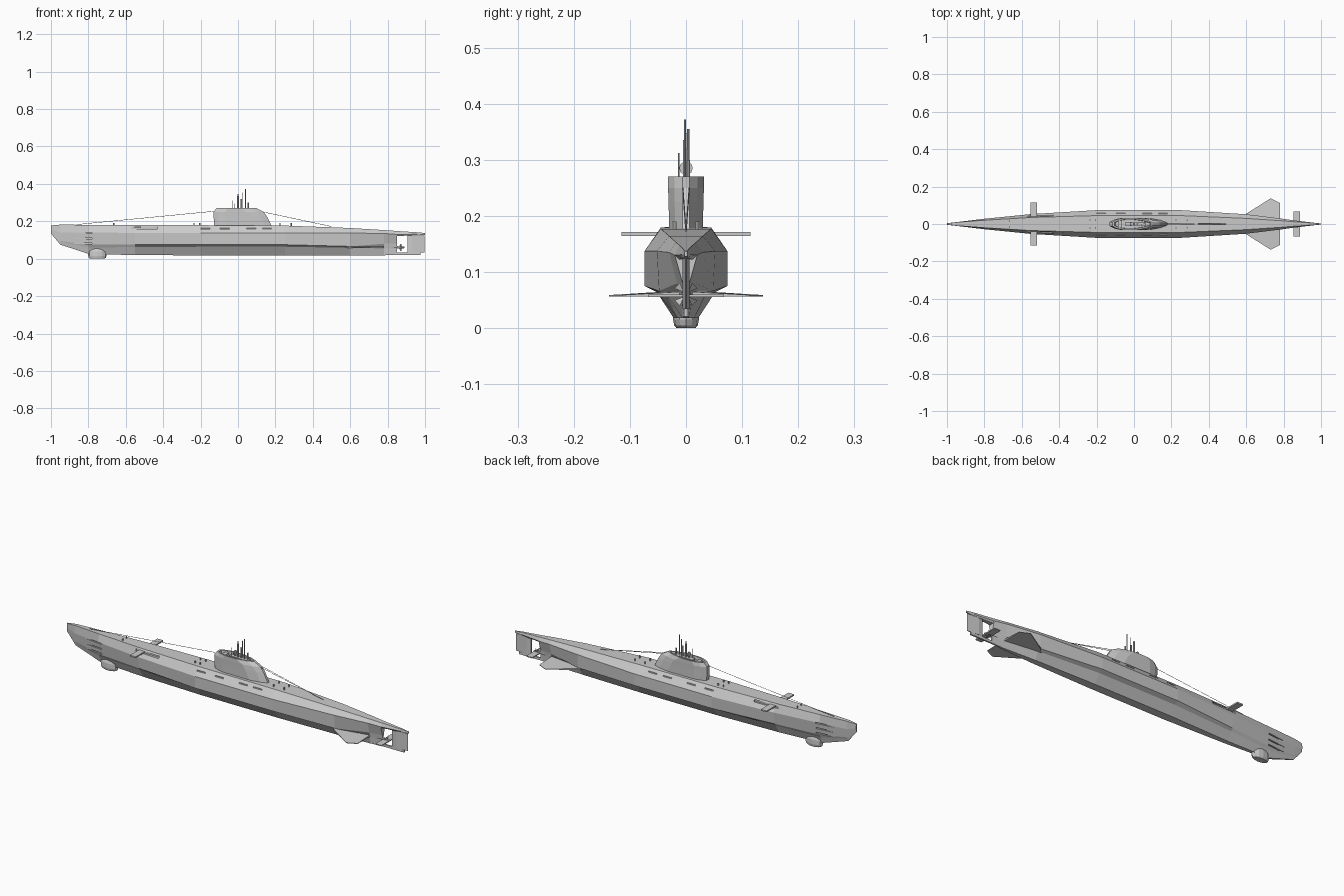
import bpy, bmesh, math
from mathutils import Vector


def make(name, verts, faces):
    me = bpy.data.meshes.new(name)
    me.from_pydata(verts, [], faces)
    bm = bmesh.new()
    bm.from_mesh(me)
    bmesh.ops.recalc_face_normals(bm, faces=bm.faces)
    bm.to_mesh(me)
    bm.free()
    ob = bpy.data.objects.new(name, me)
    bpy.context.collection.objects.link(ob)
    return ob


def loft(name, rings):
    n = len(rings[0])
    verts = [v for r in rings for v in r]
    faces = [list(range(n)), list(range(len(verts) - n, len(verts)))]
    for k in range(len(rings) - 1):
        for i in range(n):
            j = (i + 1) % n
            faces.append([k * n + i, k * n + j, (k + 1) * n + j, (k + 1) * n + i])
    return make(name, verts, faces)


def hull_loft(name, stations):
    rings = []
    for x, *p in stations:
        half = list(zip(p[::2], p[1::2]))
        rings.append([(x, y, z) for y, z in half] + [(x, -y, z) for y, z in half[::-1]])
    return loft(name, rings)


def box(name, x0, x1, y0, y1, z0, z1):
    return loft(name, [[(x0, y0, z), (x1, y0, z), (x1, y1, z), (x0, y1, z)] for z in (z0, z1)])


def rod(name, a, b, r, n=6, r2=None):
    a, b = Vector(a), Vector(b)
    q = (b - a).to_track_quat('Z', 'Y')
    ring = lambda c, rad: [tuple(c + q @ Vector((rad * math.cos(t), rad * math.sin(t), 0)))
                           for t in (2 * math.pi * i / n for i in range(n))]
    return loft(name, [ring(a, r), ring(b, r if r2 is None else r2)])


# Pressure hull: x, then (y, z) of keel, bilge, saddle bottom, saddle top, deck edge
hull = hull_loft("hull", [
    (-1.0, .002, .135, .003, .14, .003, .145, .004, .155, .003, .178),
    (-.95, .003, .075, .005, .09, .006, .095, .010, .14, .009, .182),
    (-.80, .006, .026, .016, .06, .022, .075, .028, .14, .020, .181),
    (-.55, .012, .019, .034, .062, .044, .075, .053, .138, .035, .180),
    (-.20, .022, .018, .052, .064, .074, .075, .074, .137, .045, .179),
    (.25, .022, .018, .052, .064, .074, .075, .074, .137, .045, .177),
    (.60, .015, .018, .034, .058, .048, .066, .052, .137, .030, .164),
    (.78, .006, .018, .010, .055, .016, .08, .030, .135, .018, .153),
    (.85, .003, .022, .005, .055, .006, .08, .020, .130, .012, .148)])

# Flood slots, torpedo doors and plane recesses cut into the hull
cutters = []
for s in (1, -1):
    for z, y in ((.137, .018), (.108, .015), (.082, .012)):
        cutters.append((-.88, -.78, s * y, s * .1, z - .003, z + .003))
    cutters.append((-.57, -.43, s * .036, s * .1, .160, .171))
    for x in (-.20, -.095, .045, .13):
        cutters.append((x, x + .05, s * .050, s * .1, .159, .164))
verts, faces = [], []
for x0, x1, y0, y1, z0, z1 in cutters:
    b = len(verts)
    verts += [(x, y, z) for x in (x0, x1) for y in (y0, y1) for z in (z0, z1)]
    faces += [[b + i for i in f] for f in
              ((0, 1, 3, 2), (4, 5, 7, 6), (0, 1, 5, 4), (2, 3, 7, 6), (0, 2, 6, 4), (1, 3, 7, 5))]
cutter = make("slot_cutter", verts, faces)
cutter.hide_render = True
mod = hull.modifiers.new("slots", 'BOOLEAN')
mod.operation, mod.solver, mod.object = 'DIFFERENCE', 'EXACT', cutter
bpy.context.view_layer.objects.active = hull
bpy.ops.object.modifier_apply(modifier=mod.name)
bpy.data.objects.remove(cutter)

# Stern overhang, rudder and skeg
hull_loft("stern_deck", [(.85, .012, .122, .020, .130, .012, .148),
                         (.96, .005, .124, .007, .131, .005, .141),
                         (1.0, .002, .128, .003, .132, .002, .137)])
loft("rudder", [[(.905, -.003, z), (.93, -.006, z), (.996, -.001, z),
                 (.996, .001, z), (.93, .006, z), (.905, .003, z)] for z in (.034, .124)])
box("skeg", .83, .975, -.004, .004, .021, .034)
rod("rudder_post", (.91, 0, .022), (.91, 0, .13), .004)

# Propeller with shaft
rod("propeller_hub", (.82, 0, .06), (.89, 0, .06), .009, 8, .004)
for i in range(4):
    a = math.pi / 4 + i * math.pi / 2
    c, s = math.cos(a), math.sin(a)
    make("propeller_blade", [(.864, c * .006, .06 + s * .006), (.876, c * .006, .06 + s * .006),
                             (.874, c * .022 - s * .007, .06 + s * .022 + c * .007),
                             (.866, c * .022 + s * .007, .06 + s * .022 - c * .007)], [(0, 1, 2, 3)])

# Diving planes
for s in (1, -1):
    box("bow_plane", -.553, -.519, s * .03, s * .115, .164, .171)
    outline = [(.56, .01, .01), (.60, .055, .006), (.70, .118, .002), (.73, .137, .001),
               (.78, .113, .001), (.78, .040, .005), (.78, .008, .007)]
    loft("stern_plane", [[(x, s * y, .056) for x, y, t in outline],
                         [(x, s * y, .058 + t) for x, y, t in outline]])
    box("small_stern_plane", .853, .888, s * .003, s * .068, .055, .060)

# Sonar dome under the bow
loft("sonar_dome", [[(-.752 + l * math.cos(t), w * math.sin(t), z)
                     for t in (2 * math.pi * i / 12 for i in range(12))]
                    for z, l, w in ((0, .038, .017), (.005, .045, .021), (.015, .049, .023),
                                    (.038, .049, .022), (.055, .038, .016), (.066, .02, .01))])


# Conning tower with open bridge
def tower_ring(x0, x1, w, z, zr=None):
    half = [(x0, .35 * w), (x0 + .025, .75 * w), (x0 + .06, w),
            (x1 - .09, w), (x1 - .035, .65 * w), (x1, .2 * w)]
    zz = lambda x: z if zr is None or x < .06 else zr
    return [(x, y, zz(x)) for x, y in half] + [(x, -y, zz(x)) for x, y in half[::-1]]


loft("conning_tower", [tower_ring(-.128, .185, .030, .165), tower_ring(-.13, .155, .031, .225),
                       tower_ring(-.13, .137, .032, .25), tower_ring(-.115, .10, .032, .270),
                       tower_ring(-.105, .09, .025, .270), tower_ring(-.10, .085, .024, .252)])
box("bridge_casing", -.045, .065, -.012, .012, .25, .266)
box("bridge_console", -.085, -.065, -.018, .018, .25, .264)

# Periscopes, masts and antennas
for x, y, z, r in ((0, 0, .335, .005), (.018, 0, .32, .004), (-.03, -.013, .312, .0012),
                   (.023, .004, .355, .0018), (.04, -.002, .372, .0018), (.055, .004, .30, .003)):
    rod("mast", (x, y, .25), (x, y, z), r, 8)
rod("periscope_head", (0, 0, .335), (0, 0, .347), .0035, 8)
rod("direction_finder", (-.02, 0, .285), (-.015, 0, .285), .012, 10)
rod("direction_finder_stem", (-.018, 0, .25), (-.018, 0, .28), .002)

# Jumping wires and their posts
rod("forward_wire", (-.87, 0, .182), (-.115, 0, .255), .0012, 4)
for s in (1, -1):
    rod("aft_wire", (.125, s * .006, .252), (.50, 0, .172), .0012, 4)

# Deck bollards
for x, y in ((-.665, .016), (-.235, .022), (-.205, .022), (.225, .022), (.285, .02)):
    for s in (1, -1):
        rod("bollard", (x, s * y, .17), (x, s * y, .190), .0035, 6)
